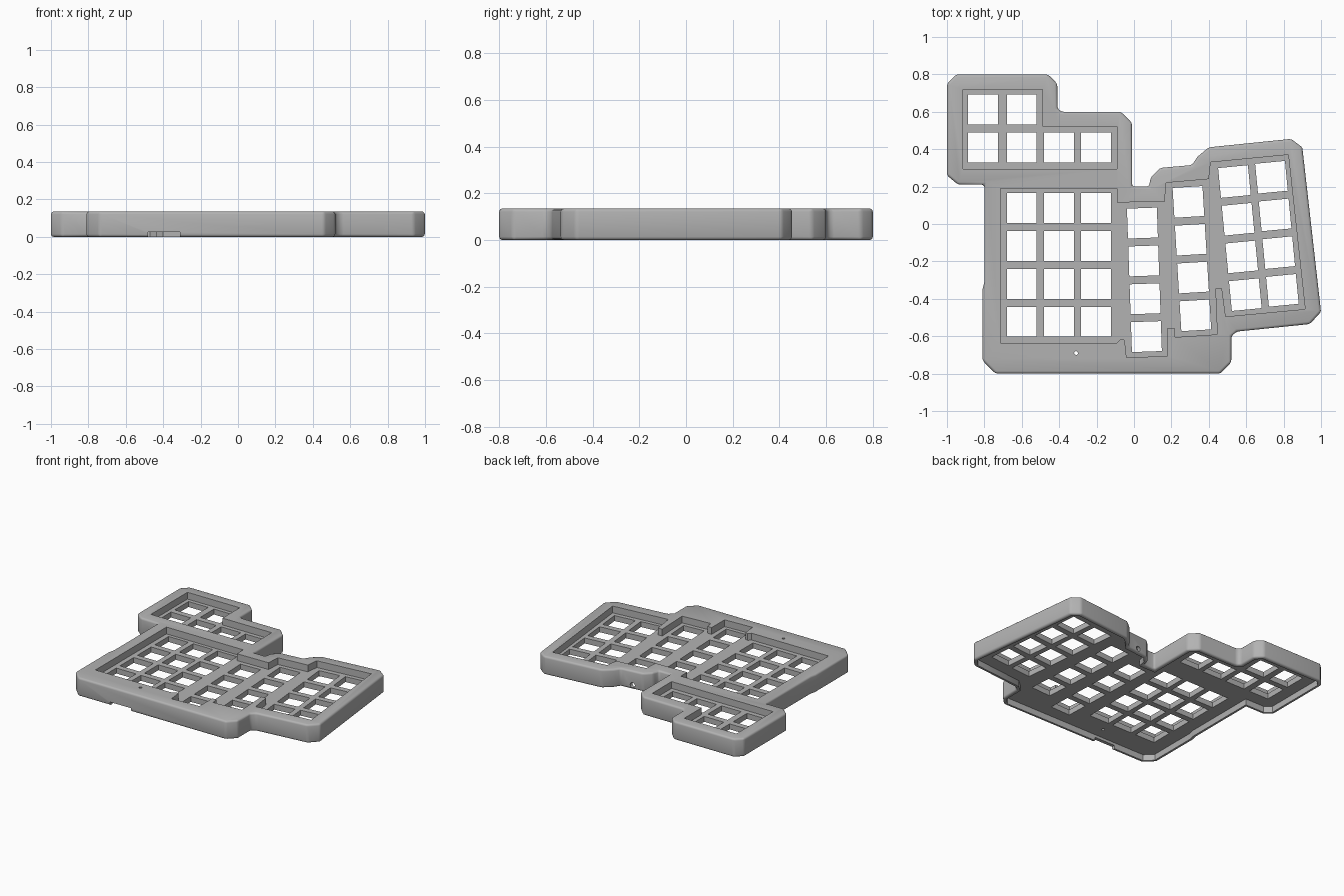
import bpy, bmesh, math
from mathutils import Vector, Matrix

if "Cube" in bpy.data.objects:
    bpy.data.objects.remove(bpy.data.objects["Cube"], do_unlink=True)

TOP, PLATE_TOP, PLATE_BOTTOM, WALL = 0.135, 0.085, 0.045, 0.025
KEY, PITCH = 0.16, 0.2025

grey = bpy.data.materials.new("case grey")
grey.use_nodes = True
grey.diffuse_color = (0.45, 0.45, 0.45, 1)
grey.node_tree.nodes["Principled BSDF"].inputs["Base Color"].default_value = grey.diffuse_color


def make(name, bm):
    bmesh.ops.recalc_face_normals(bm, faces=bm.faces)
    mesh = bpy.data.meshes.new(name)
    bm.to_mesh(mesh)
    bm.free()
    mesh.materials.append(grey)
    obj = bpy.data.objects.new(name, mesh)
    bpy.context.collection.objects.link(obj)
    return obj


def prism(bm, points, low, high):
    """Extrude a flat outline between two heights."""
    face = bm.faces.new([bm.verts.new((x, y, low)) for x, y in points])
    new = bmesh.ops.extrude_face_region(bm, geom=[face])["geom"]
    verts = [v for v in new if isinstance(v, bmesh.types.BMVert)]
    bmesh.ops.translate(bm, verts=verts, vec=(0, 0, high - low))


def inset(points, distance):
    """Move every side of a clockwise outline inward."""
    pts = [Vector(p) for p in points]
    result = []
    for before, here, after in zip(pts[-1:] + pts[:-1], pts, pts[1:] + pts[:1]):
        a, b = (here - before).normalized(), (after - here).normalized()
        na, nb = Vector((a.y, -a.x)), Vector((b.y, -b.x))
        result.append(here + (na + nb) * distance / (1 + na.dot(nb)))
    return result


def cut(body, name, bm):
    """Subtract a cutter from the body and remove the cutter."""
    cutter = make(name, bm)
    cutter.hide_render = True
    mod = body.modifiers.new(name, 'BOOLEAN')
    mod.operation, mod.solver, mod.object = 'DIFFERENCE', 'EXACT', cutter
    bpy.ops.object.modifier_apply(modifier=mod.name)
    bpy.data.objects.remove(cutter, do_unlink=True)


# Outer case with rounded edges
outline = [(-1, .26), (-1, .75), (-.95, .8), (-.46, .8), (-.41, .75), (-.41, .62),
           (-.39, .6), (-.07, .6), (-.01, .54), (-.01, .2), (.08, .2), (.09, .25),
           (.14, .3), (.31, .315), (.34, .36), (.4, .41), (.84, .455), (.9, .41),
           (1, -.47), (.94, -.535), (.55, -.575), (.52, -.6), (.52, -.74),
           (.46, -.8), (-.74, -.8), (-.81, -.73), (-.81, -.35), (-.8, -.31),
           (-.8, .21), (-.94, .21)]
bm = bmesh.new()
prism(bm, outline, 0, TOP)
case = make("keyboard_case", bm)
bpy.context.view_layer.objects.active = case
case.select_set(True)
bevel = case.modifiers.new("rounded edges", 'BEVEL')
bevel.width, bevel.segments = 0.016, 3
bevel.limit_method, bevel.angle_limit = 'ANGLE', math.radians(30)
bpy.ops.object.modifier_apply(modifier=bevel.name)

# Hollow underside
bm = bmesh.new()
prism(bm, inset(outline, WALL), -0.1, PLATE_BOTTOM)
cut(case, "underside_cavity", bm)

# Sunken key wells
small_well = [(-.915, .295), (-.915, .72), (-.49, .72), (-.49, .52), (-.09, .52), (-.09, .295)]
main_well = [(-.715, .19), (-.09, .19), (-.09, .115), (.165, .12), (.17, .22),
             (.4, .24), (.41, .33), (.825, .37), (.915, -.455), (.49, -.495),
             (.47, -.345), (.435, -.345), (.445, -.59), (.22, -.605), (.215, -.555),
             (.18, -.555), (.18, -.705), (-.04, -.715), (-.05, -.62), (-.07, -.615),
             (-.09, -.635), (-.715, -.635)]
bm = bmesh.new()
prism(bm, small_well, PLATE_TOP, 0.3)
prism(bm, main_well, PLATE_TOP, 0.3)
cut(case, "key_wells", bm)

# Key openings: columns given by top key centre, key count and tilt in degrees
columns = [(-.807, .612, 2, 0), (-.6, .612, 2, 0), (-.4, .41, 1, 0), (-.203, .41, 1, 0),
           (-.6, .085, 4, 0), (-.4, .085, 4, 0), (-.203, .085, 4, 0),
           (.045, .005, 4, 2), (.291, .118, 4, 3.5), (.537, .227, 4, 5.5),
           (.735, .25, 4, 5.5)]
bm = bmesh.new()
for x, y, count, tilt in columns:
    turn = Matrix.Rotation(math.radians(tilt), 4, 'Z')
    for row in range(count):
        place = Matrix.Translation((x, y, 0)) @ turn @ Matrix.Translation((0, -row * PITCH, PLATE_TOP))
        bmesh.ops.create_cube(bm, size=KEY, matrix=place)
cut(case, "key_openings", bm)

# Cable notch in the front wall, and the pinhole beside it
bm = bmesh.new()
bmesh.ops.create_cube(bm, matrix=Matrix.Translation((-.395, -.8, 0)) @ Matrix.Diagonal((.17, .1, .05, 1)))
bmesh.ops.create_cone(bm, cap_ends=True, segments=16, radius1=.01, radius2=.01, depth=.4,
                      matrix=Matrix.Translation((-.31, -.69, .1)))
cut(case, "notch_and_pinhole", bm)

# Round jack opening in the back wall
bm = bmesh.new()
bmesh.ops.create_cone(bm, cap_ends=True, segments=16, radius1=.018, radius2=.018, depth=.1,
                      matrix=Matrix.Translation((.22, .3, .03)) @ Matrix.Rotation(math.pi / 2, 4, 'X'))
cut(case, "jack_opening", bm)

bpy.ops.object.shade_smooth_by_angle(angle=math.radians(35))
